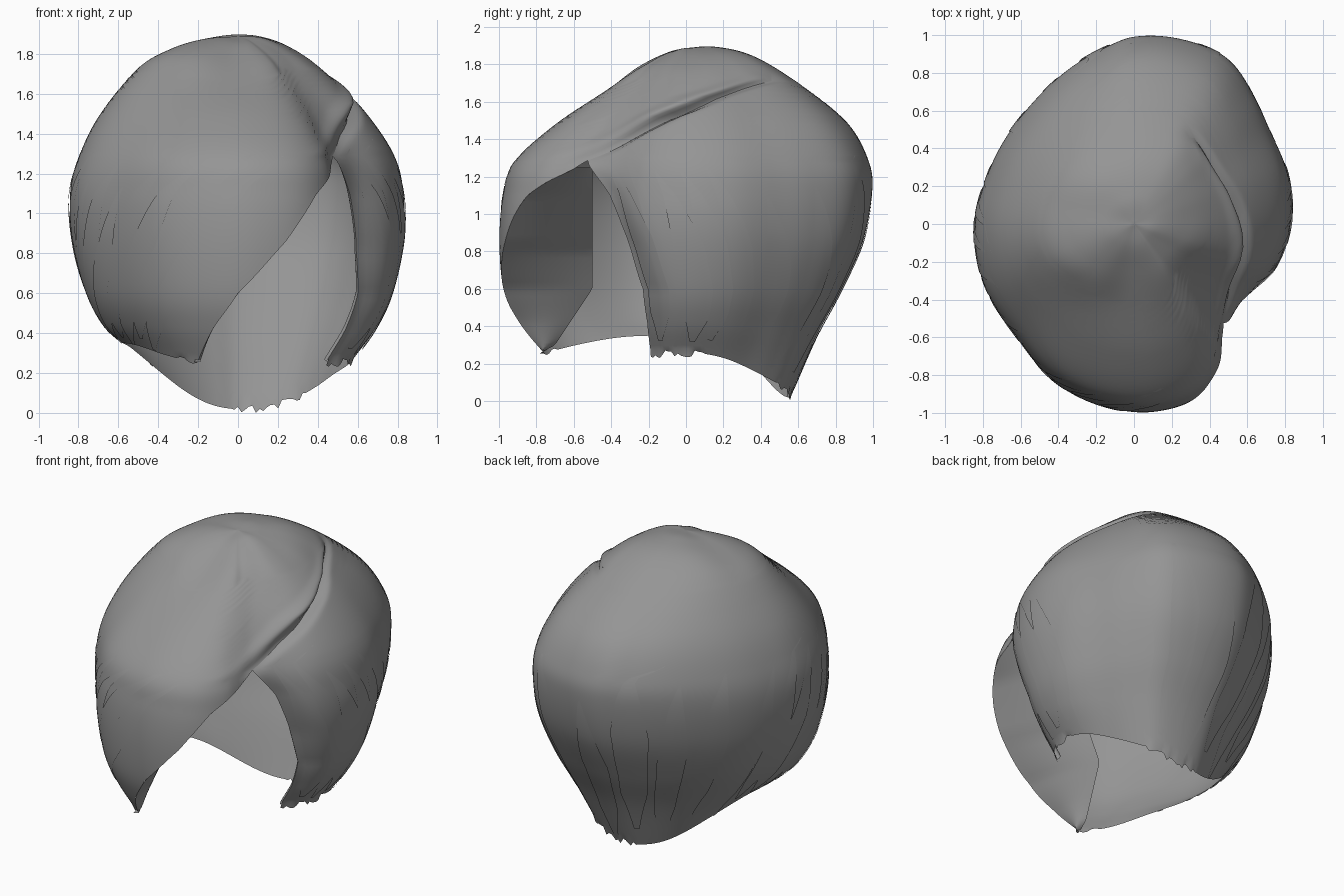
import bpy, bmesh, math, random
from mathutils import Vector

if "Cube" in bpy.data.objects:
    bpy.data.objects.remove(bpy.data.objects["Cube"])

random.seed(4)
grey = bpy.data.materials.new("hair_grey")
grey.diffuse_color = (0.30, 0.30, 0.30, 1)
grey.use_nodes = True
grey.node_tree.nodes["Principled BSDF"].inputs["Base Color"].default_value = grey.diffuse_color


def smooth(xs, ys, x):
    """Cubic curve through uneven points."""
    n = len(xs)
    i = 0
    while i < n - 2 and x > xs[i + 1]:
        i += 1

    def slope(k):
        a, b = max(k - 1, 0), min(k + 1, n - 1)
        return (ys[b] - ys[a]) / (xs[b] - xs[a])
    h = xs[i + 1] - xs[i]
    s = min(max((x - xs[i]) / h, 0), 1)
    return ((2*s**3 - 3*s*s + 1) * ys[i] + (s**3 - 2*s*s + s) * h * slope(i)
            + (3*s*s - 2*s**3) * ys[i + 1] + (s**3 - s*s) * h * slope(i + 1))


def linear(xs, ys, x):
    for i in range(len(xs) - 1):
        if x <= xs[i + 1]:
            return ys[i] + (ys[i + 1] - ys[i]) * (x - xs[i]) / (xs[i + 1] - xs[i])
    return ys[-1]


# Plan outline: angle in degrees, radius
plan = [(0, .83), (17, .86), (34, .885), (47, .95), (60, 1.03), (72, 1.04), (90, 1.02),
        (100, .97), (121, .88), (138, .835), (162, .82), (180, .84), (200, .855),
        (224, .865), (245, .94), (264, .985), (276, 1.0), (290, .98), (301, .90),
        (309, .79), (326, .73), (344, .79)]
ring = [(a - 360, r) for a, r in plan[-3:]] + plan + [(a + 360, r) for a, r in plan[:3]]
PA, PR = [p[0] for p in ring], [p[1] for p in ring]

# Crown-to-tip profiles: radius fraction, height
right = [(0, 1.888), (.15, 1.88), (.32, 1.82), (.50, 1.72), (.74, 1.53), (.93, 1.30),
         (.99, 1.10), (.99, .87), (.92, .60), (.82, .42), (.68, .26)]
back = [(0, 1.888), (.15, 1.895), (.35, 1.845), (.60, 1.69), (.84, 1.49), (.95, 1.29),
        (.97, 1.12), (.92, .85), (.80, .58), (.67, .33), (.54, .02)]
left = [(0, 1.888), (.20, 1.875), (.40, 1.825), (.60, 1.725), (.82, 1.50), (.94, 1.30),
        (1.0, 1.10), (.98, .85), (.90, .60), (.80, .44), (.69, .35)]
front = [(0, 1.888), (.12, 1.85), (.25, 1.775), (.42, 1.665), (.70, 1.48), (.92, 1.28),
         (.98, 1.10), (1.0, .86), (.98, .60), (.92, .42), (.82, .24)]
IDX = list(range(11))

# Angles of the side panel edge and the fringe edge (joined above the opening)
ST = [0, 2.6, 3, 3.5, 4, 4.5, 5, 6, 7, 8, 9, 10]
SIDE = [62, 62, 55, 18, -9, -30, -48, -36, -28, -21, -21, -23]
FRINGE = [62, 62, 55, 18, -9, -30, -48, -65, -76, -90, -98, -105]


def point(t, u, lift=0.0):
    """Hair surface: t runs crown to tips, u from side panel round to fringe."""
    a0, a1 = linear(ST, SIDE, t), linear(ST, FRINGE, t) + 360
    deg = a0 + u * (a1 - a0)
    a = math.radians(deg)
    c, s = math.cos(a), math.sin(a)
    f = z = 0
    for prof, w in ((right, max(c, 0)), (back, max(s, 0)), (left, max(-c, 0)), (front, max(-s, 0))):
        if w > 0:
            f += w * w * smooth(IDX, [p[0] for p in prof], t)
            z += w * w * smooth(IDX, [p[1] for p in prof], t)
    r = f * smooth(PA, PR, deg % 360)
    # Rounder crown on the diagonals, raised hem at the front left
    diag = (2 * c * s) ** 2
    z += .025 * diag * math.exp(-((t - 2.6) / 1.0) ** 2)
    if c < 0 and s < 0 and t > 8:
        z += .03 * diag * (t - 8) / 2
    # Parting groove with a rolled lip on the fringe side
    g = max(0, 1 - abs(t - 3.9) / 1.2)
    d0, d1 = math.radians(deg - a0), math.radians(a1 - deg)
    groove = math.exp(-(min(d0, d1) / .09) ** 2)
    r *= 1 - .09 * g * groove + .05 * g * math.exp(-((d1 - .22) / .13) ** 2)
    z -= .03 * g * groove
    # Side panel curls inward at its front edge
    curl = min(1, max(0, (t - 5.2) / 2))
    r *= 1 - .10 * curl * math.exp(-(d0 / .15) ** 2)
    out = Vector((c * max(f, .15), s * max(f, .15), (z - .95) * .8)).normalized()
    return Vector((r * c, r * s, z)) + out * lift


def build(name, rows):
    bm = bmesh.new()
    grid = [[bm.verts.new(p) for p in row] for row in rows]
    for a, b in zip(grid, grid[1:]):
        for k in range(len(a) - 1):
            bm.faces.new((a[k], b[k], b[k + 1], a[k + 1]))
    bmesh.ops.remove_doubles(bm, verts=bm.verts, dist=1e-4)
    me = bpy.data.meshes.new(name)
    bm.to_mesh(me)
    bm.free()
    me.materials.append(grey)
    ob = bpy.data.objects.new(name, me)
    bpy.context.collection.objects.link(ob)
    for p in me.polygons:
        p.use_smooth = True


# Main shell with ragged tips
NR, NC = 80, 150
rows = [[point(10 * i / NR, j / NC) for j in range(NC + 1)] for i in range(NR + 1)]
for j, p in enumerate(rows[-1]):
    u = j / NC
    if u < .12 or .28 < u < .42 or u > .97:
        p.z = max(0, p.z + random.uniform(-.03, .015))
build("hair_shell", rows)

# Underside of the fringe, folded back inside the opening
rows = []
for i in range(41):
    p = point(5.2 + 4.8 * i / 40, 1)
    q = Vector((linear([.24, .3, .6, .8, 1.27], [-.22, -.21, -.15, -.06, .35], p.z),
                linear([.24, .3, .6, 1.3], [-.81, -.70, -.50, -.50], p.z), p.z))
    rows.append([p.lerp(q, m / 10) + Vector((.02 * math.sin(math.pi * m / 10), 0, 0))
                 for m in range(11)])
build("fringe_underside", rows)

# Narrow roll on the side panel edge
rows = []
for i in range(41):
    t = 5 + 5 * i / 40
    k = min(1, t - 5)
    rows.append([point(t, .015 * (m / 4) ** 2, -.03 * k * math.sin(m * math.pi / 8))
                 for m in range(5)])
build("side_panel_roll", rows)


# Thin overlapping locks lying flat on the shell
def lock(name, u, width, t0, t1, lift):
    n = 30
    out = []
    for i in range(n + 1):
        q = i / n
        w = width * min(1, .05 + 2.2 * q, .25 + 4 * (1 - q))
        h = lift * min(1, 4 * q)
        out.append([point(t0 + (t1 - t0) * q, u + w * (m / 4 - .5), h) for m in range(5)])
    build(name, out)


spots = ([.03 + .03 * k for k in range(5)] + [.20 + .055 * k for k in range(7)]
         + [.60 + .032 * k for k in range(11)])
for k, u in enumerate(spots):
    lock("lock_%02d" % k, u, random.uniform(.03, .045), random.uniform(4.6, 6.2),
         random.uniform(9.4, 10), random.uniform(.004, .008))
